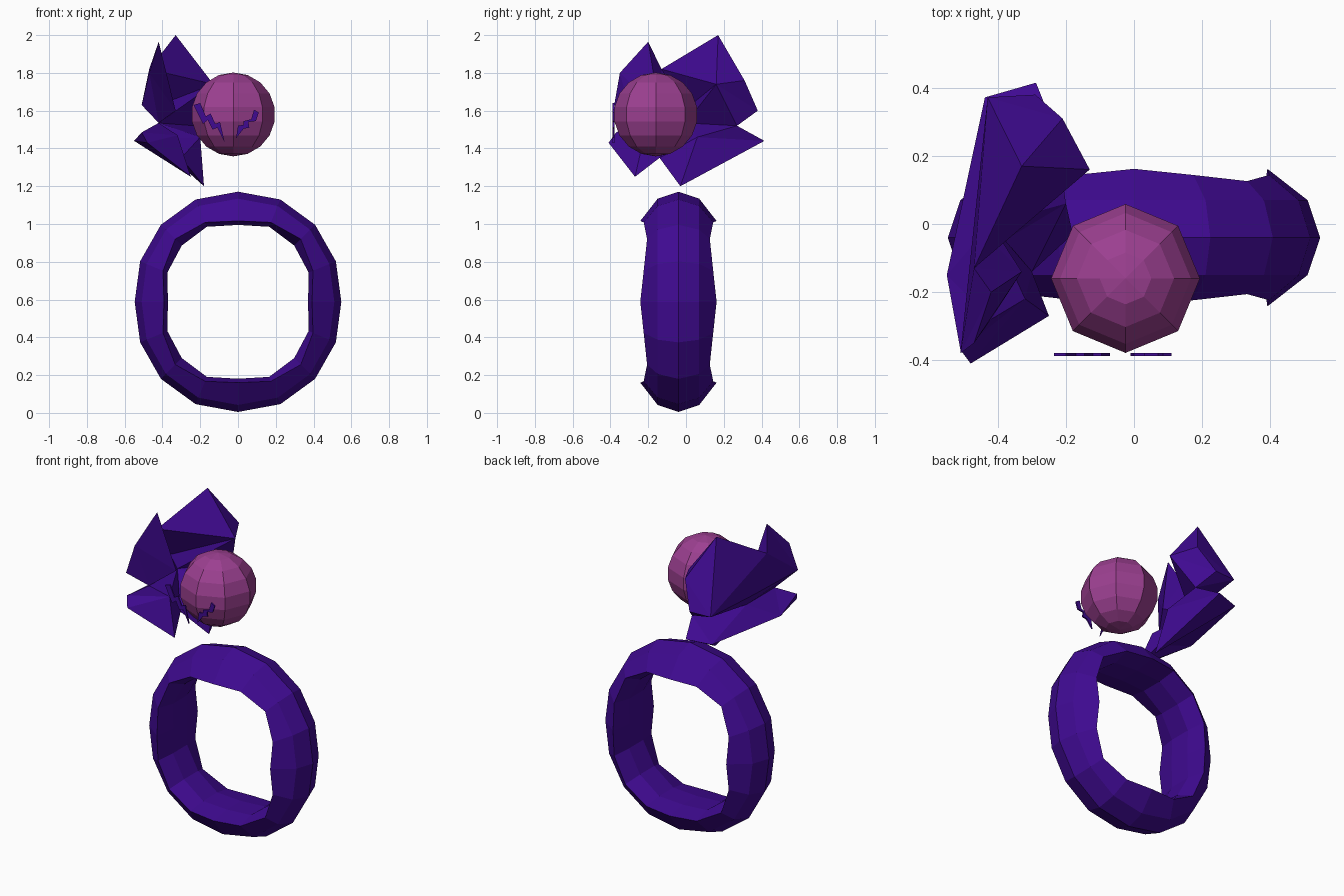
import bpy, bmesh, math

cube = bpy.data.objects.get("Cube")
if cube:
    bpy.data.objects.remove(cube)


def material(name, rgb):
    m = bpy.data.materials.new(name)
    m.use_nodes = True
    m.diffuse_color = (*rgb, 1)
    m.node_tree.nodes["Principled BSDF"].inputs["Base Color"].default_value = (*rgb, 1)
    return m


purple = material("deep purple", (0.05, 0.003, 0.285))
pink = material("orchid pink", (0.33, 0.05, 0.28))


def finish(name, bm, mat):
    bmesh.ops.recalc_face_normals(bm, faces=bm.faces)
    mesh = bpy.data.meshes.new(name)
    bm.to_mesh(mesh)
    bm.free()
    mesh.materials.append(mat)
    obj = bpy.data.objects.new(name, mesh)
    bpy.context.collection.objects.link(obj)


# Ring body: rounded outside, squarish hole; the rim follows the hole
def ring_section(angle):
    turn = abs(math.sin(2 * angle))          # 0 on the axes, 1 on the diagonals
    s, c = math.sin(angle), math.cos(angle)
    base = 0.547 * s * s + 0.583 * c * c + 0.012 * turn   # ridge radius
    rim_r = base - 0.155 + 0.048 * turn ** 2
    rim_y = 0.202 - 0.036 * turn ** 2
    hole_r = base - 0.176 + min(0.02, 0.033 * turn)
    section = [(base, 0), (base - 0.037, 0.11), (rim_r, rim_y), (hole_r, 0.07),
               (hole_r, -0.07), (rim_r, -rim_y), (base - 0.037, -0.11)]
    return [(r * s, y - 0.04, 0.588 + r * c) for r, y in section]


bm = bmesh.new()
SIDES = 16
loops = [[bm.verts.new(p) for p in ring_section(math.tau * i / SIDES)] for i in range(SIDES)]
for i, a in enumerate(loops):
    b = loops[(i + 1) % SIDES]
    for j in range(len(a)):
        k = (j + 1) % len(a)
        bm.faces.new((a[j], a[k], b[k], b[j]))
finish("ring_body", bm, purple)

# Faceted ball head
bm = bmesh.new()
bmesh.ops.create_uvsphere(bm, u_segments=8, v_segments=9, radius=0.222)
bmesh.ops.translate(bm, verts=bm.verts, vec=(-0.025, -0.16, 1.58))
finish("head", bm, pink)


# Jagged eyes: flat zigzag plates floating in front of the head
def zigzag(name, outline):
    bm = bmesh.new()
    face = bm.faces.new([bm.verts.new((x, -0.388, z)) for x, z in outline])
    out = bmesh.ops.extrude_face_region(bm, geom=[face])["geom"]
    moved = [v for v in out if isinstance(v, bmesh.types.BMVert)]
    bmesh.ops.translate(bm, verts=moved, vec=(0, 0.009, 0))
    finish(name, bm, purple)


zigzag("right_eye", [(-.20, 1.64), (-.17, 1.57), (-.145, 1.585), (-.12, 1.53), (-.095, 1.54),
                     (-.07, 1.43), (-.11, 1.51), (-.135, 1.50), (-.16, 1.55), (-.185, 1.53),
                     (-.235, 1.63)])
zigzag("left_eye", [(.085, 1.605), (.11, 1.59), (.095, 1.545), (.055, 1.54), (.06, 1.51),
                    (.03, 1.505), (-.01, 1.455), (0, 1.52), (.03, 1.525), (.03, 1.545),
                    (.07, 1.555)])


# Bow lobe: a closed rim fanned to an outer and an inner point
def lobe(name, rim, outer, inner):
    bm = bmesh.new()
    verts = [bm.verts.new(p) for p in rim]
    for tip in (outer, inner):
        t = bm.verts.new(tip)
        for i, v in enumerate(verts):
            bm.faces.new((v, verts[(i + 1) % len(verts)], t))
    finish(name, bm, purple)


# Points shared by neighbouring lobes
top_notch, top_edge = (-.47, -.13, 1.82), (-.47, 0, 1.61)
low_notch, low_edge = (-.30, -.14, 1.35), (-.55, -.15, 1.44)
pinch, pinch_front, pinch_back = (-.42, 0, 1.535), (-.42, -.28, 1.535), (-.23, .27, 1.52)

lobe("bow_upper_front",
     [(-.47, -.35, 1.80), (-.42, -.20, 1.965), top_notch, top_edge, pinch, pinch_front],
     (-.51, -.38, 1.63), (-.33, -.14, 1.60))
lobe("bow_upper_back",
     [top_notch, (-.33, .17, 2.0), (-.21, .31, 1.76), (-.29, .38, 1.60), pinch_back, pinch,
      top_edge],
     (-.43, .372, 1.60), (-.13, .16, 1.74))
lobe("bow_lower_front",
     [pinch, low_notch, (-.25, -.27, 1.25), (-.48, -.41, 1.43), (-.51, -.37, 1.485),
      pinch_front],
     low_edge, (-.32, -.22, 1.47))
lobe("bow_lower_back",
     [pinch_back, (-.288, .415, 1.44), (-.18, -.03, 1.20), low_notch, low_edge, pinch],
     (-.438, .372, 1.43), (-.20, .06, 1.46))
